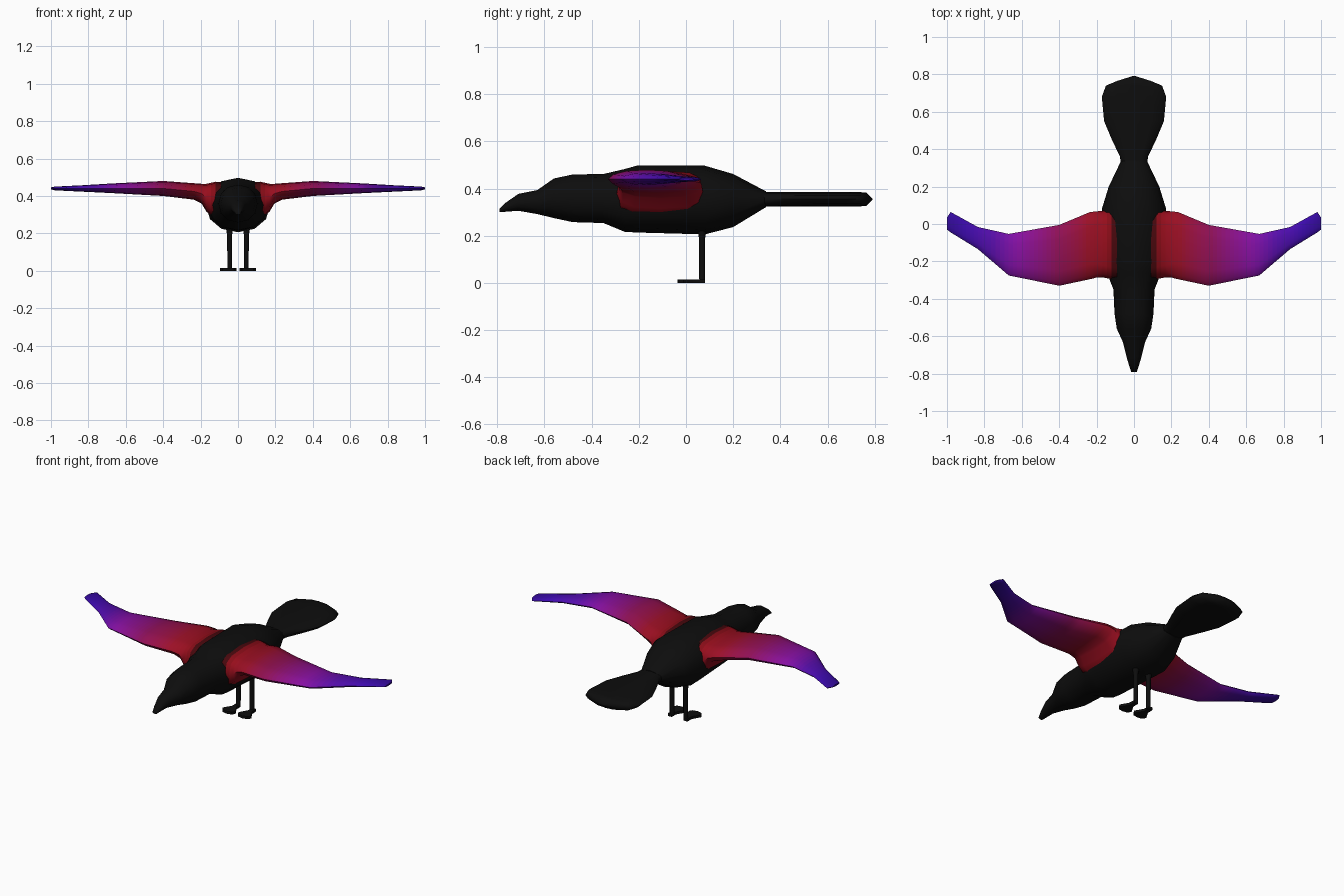
import bpy, bmesh, math

if "Cube" in bpy.data.objects:
    bpy.data.objects.remove(bpy.data.objects["Cube"])


def material(name, rgb):
    m = bpy.data.materials.new(name)
    m.diffuse_color = (*rgb, 1)
    m.use_nodes = True
    m.node_tree.nodes["Principled BSDF"].inputs["Base Color"].default_value = m.diffuse_color
    return m


def ring(n, power=1.0, turn=0.0):
    """Unit cross-section; power below 1 makes it boxier."""
    pts = []
    for i in range(n):
        a = 2 * math.pi * i / n + turn
        c, s = math.cos(a), math.sin(a)
        pts.append((math.copysign(abs(c) ** power, c), math.copysign(abs(s) ** power, s)))
    return pts


def loft(name, rings, mats, angle=50):
    """Skin a list of rings, one material per band (or one for all)."""
    bm = bmesh.new()
    rows = [[bm.verts.new(p) for p in r] for r in rings]
    n = len(rows[0])
    for k in range(len(rows) - 1):
        for i in range(n):
            j = (i + 1) % n
            f = bm.faces.new((rows[k][i], rows[k][j], rows[k + 1][j], rows[k + 1][i]))
            f.material_index = k if len(mats) > 1 else 0
    bm.faces.new(rows[0])
    bm.faces.new(rows[-1]).material_index = len(mats) - 1
    bmesh.ops.recalc_face_normals(bm, faces=bm.faces)
    me = bpy.data.meshes.new(name)
    bm.to_mesh(me)
    bm.free()
    for m in mats:
        me.materials.append(m)
    ob = bpy.data.objects.new(name, me)
    bpy.context.collection.objects.link(ob)
    bpy.context.view_layer.objects.active = ob
    ob.select_set(True)
    bpy.ops.object.shade_smooth_by_angle(angle=math.radians(angle))
    ob.select_set(False)
    return ob


def lerp(a, b, t):
    return tuple(p + (q - p) * t for p, q in zip(a, b))


black = material("black", (0.004, 0.004, 0.004))

# Body, head and beak: y, bottom z, top z, half width
body = [(-0.79, .30, .315, .015), (-0.765, .302, .34, .024), (-0.71, .312, .378, .04),
        (-0.62, .332, .395, .062), (-0.615, .232 + .1, .40, .066), (-0.56, .275, .443, .092),
        (-0.48, .258, .46, .104), (-0.35, .254, .462, .11), (-0.26, .217, .483, .145),
        (-0.21, .214, .497, .158), (0.08, .206, .497, .172), (0.20, .237, .462, .135),
        (0.34, .322, .388, .068)]
body[3:5] = [(-0.63, .292, .394, .060)]
body[2] = (-0.71, .306, .378, .04)
loft("body", [[(w * c, y, (lo + hi) / 2 + (hi - lo) / 2 * s)
               for c, s in ring(12, 0.95, math.pi / 2)] for y, lo, hi, w in body], [black])

# Tail fan: y, half width, half thickness
tail = [(0.32, .07, .03), (0.36, .075, .03), (0.455, .12, .03), (0.55, .16, .03),
        (0.68, .172, .03), (0.74, .15, .03), (0.765, .09, .028), (0.79, .01, .003)]
loft("tail", [[(w * c, y, .355 + t * s) for c, s in ring(12, 0.8)]
              for y, w, t in tail], [black])

# Wings: x, front y, back y, bottom z, top z, boxiness
wing = [(.09, -.30, .08, .28, .475, .6), (.12, -.295, .08, .28, .476, .6),
        (.168, -.285, .07, .315, .465, .65), (.195, -.285, .068, .36, .465, .75),
        (.235, -.295, .064, .38, .468, .85), (.40, -.33, -.005, .40, .48, .95),
        (.67, -.275, -.053, .415, .467, 1), (.835, -.134, -.016, .423, .457, 1),
        (.98, -.045, .064, .43, .45, 1), (1.0, -.03, .035, .435, .446, 1)]
colours = [(.10, (.03, .002, .003)), (.14, (.30, .004, .010)), (.25, (.33, .005, .02)),
           (.42, (.27, .005, .10)), (.62, (.24, .005, .36)), (.76, (.09, .004, .40)),
           (.90, (.045, .003, .42)), (1.01, (.03, .003, .30))]


def colour_at(x):
    x = max(x, colours[0][0])
    for (a, ca), (b, cb) in zip(colours, colours[1:]):
        if x <= b:
            return lerp(ca, cb, (x - a) / (b - a))


stations = []
for a, b in zip(wing, wing[1:]):
    steps = max(1, round((b[0] - a[0]) / .022))
    stations += [lerp(a, b, i / steps) for i in range(steps)]
stations.append(wing[-1])
shades = [material(f"wing_shade_{i}", colour_at((a[0] + b[0]) / 2))
          for i, (a, b) in enumerate(zip(stations, stations[1:]))]

# Feet outline: half width, y
toe = [(.013, .08), (.014, .04), (.03, .012), (.043, -.01), (.03, -.03), (.0, -.036)]
# Legs: z, radius
leg = [(0.004, .012), (.02, .013), (.19, .014), (.215, .019), (.25, .022)]

for side, s in (("left", 1), ("right", -1)):
    loft(f"{side}_wing", [[(s * x, (f + b) / 2 + (b - f) / 2 * c, (lo + hi) / 2 + (hi - lo) / 2 * d)
                           for c, d in ring(12, p)] for x, f, b, lo, hi, p in stations], shades)
    cx = s * .045
    loft(f"{side}_leg", [[(cx + r * c, .068 + r * d, z) for c, d in ring(8, 1, math.pi / 8)]
                         for z, r in leg], [black])
    outline = toe + [(-w, y) for w, y in toe[-2::-1]]
    loft(f"{side}_foot", [[(cx + s * .007 + w, y, z) for w, y in outline] for z in (0, .015)],
         [black], 30)
